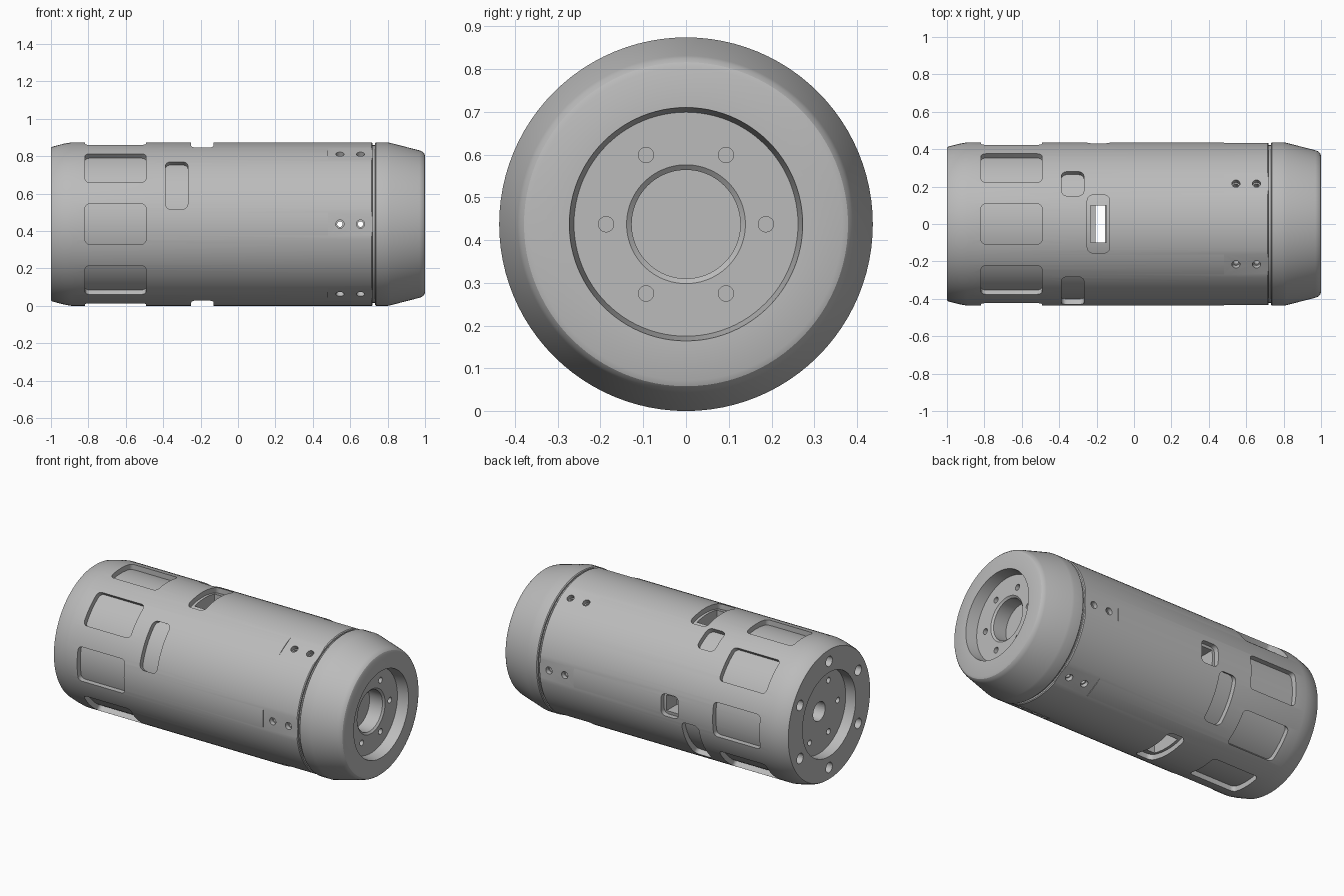
import bpy, bmesh, math
from mathutils import Matrix, Vector

R = 0.437            # outer radius, also the height of the axis
CORE = 0.405         # radius of the inner core
AXIS = Matrix.Translation((0, 0, R))

if "Cube" in bpy.data.objects:
    bpy.data.objects.remove(bpy.data.objects["Cube"])

metal = bpy.data.materials.new("grey metal")
metal.use_nodes = True
metal.diffuse_color = (0.5, 0.5, 0.5, 1)
metal.node_tree.nodes["Principled BSDF"].inputs["Base Color"].default_value = (0.5, 0.5, 0.5, 1)


def finish(name, bm):
    bmesh.ops.recalc_face_normals(bm, faces=bm.faces)
    mesh = bpy.data.meshes.new(name)
    bm.to_mesh(mesh)
    bm.free()
    mesh.materials.append(metal)
    obj = bpy.data.objects.new(name, mesh)
    bpy.context.collection.objects.link(obj)
    return obj


def lathe(name, profile, closed=False, sides=96):
    """Spin (x, radius) points around the long axis."""
    bm = bmesh.new()
    verts = [bm.verts.new((x, r, 0)) for x, r in profile]
    edges = [bm.edges.new(p) for p in zip(verts, verts[1:])]
    if closed:
        edges.append(bm.edges.new((verts[-1], verts[0])))
    bmesh.ops.spin(bm, geom=verts + edges, axis=(1, 0, 0), cent=(0, 0, 0),
                   angle=math.tau, steps=sides, use_merge=True)
    bmesh.ops.remove_doubles(bm, verts=bm.verts, dist=1e-5)
    bm.transform(AXIS)
    return finish(name, bm)


def radial(angle):
    """Turn local z outward; 0 degrees is the back, 90 the top."""
    return AXIS @ Matrix.Rotation(math.radians(angle - 90), 4, 'X')


def add_block(bm, x, angle, half_x, half_w, low, high, corner=0.0):
    """Block pointing outward, with rounded corners."""
    part = bmesh.new()
    bmesh.ops.create_cube(part, size=2)
    bmesh.ops.scale(part, vec=(half_x, half_w, (high - low) / 2), verts=part.verts)
    if corner:
        uprights = [e for e in part.edges
                    if abs(e.verts[0].co.z - e.verts[1].co.z) > 1e-4]
        bmesh.ops.bevel(part, geom=uprights, offset=corner, segments=5,
                        profile=0.5, affect='EDGES')
    part.transform(radial(angle) @ Matrix.Translation((x, 0, (low + high) / 2)))
    merge(bm, part)


def add_rod(bm, matrix, radius, depth, sides=24):
    part = bmesh.new()
    bmesh.ops.create_cone(part, cap_ends=True, segments=sides, radius1=radius,
                          radius2=radius, depth=depth)
    part.transform(matrix)
    merge(bm, part)


def merge(bm, part):
    mesh = bpy.data.meshes.new("temporary")
    part.to_mesh(mesh)
    part.free()
    bm.from_mesh(mesh)
    bpy.data.meshes.remove(mesh)


def end_rods(bm, x, distance, radius, depth, start=0):
    """Six holes around the axis on an end face."""
    for i in range(6):
        a = math.radians(start + 60 * i)
        pos = Vector((x, distance * math.cos(a), R + distance * math.sin(a)))
        add_rod(bm, Matrix.Translation(pos) @ Matrix.Rotation(math.pi / 2, 4, 'Y'),
                radius, depth)


def cut(obj, bm):
    cutter = finish(obj.name + "_cutter", bm)
    mod = obj.modifiers.new("cut", 'BOOLEAN')
    mod.operation, mod.solver, mod.object = 'DIFFERENCE', 'EXACT', cutter
    mod.use_self = True
    bpy.context.view_layer.objects.active = obj
    bpy.ops.object.modifier_apply(modifier=mod.name)
    bpy.data.objects.remove(cutter)


# Outer sleeve: hollow tube with a tapered left end
sleeve = lathe("outer_sleeve", [
    (-1, 0.265), (-1, 0.408), (-0.992, 0.414), (-0.93, 0.430), (-0.89, R),
    (0.715, R), (0.72, 0.432), (0.72, 0.40), (-0.9, 0.40), (-0.9, 0.265)], closed=True)

# Inner core, seen as the floor of the windows and slots
core = lathe("inner_core", [(-0.93, 0), (-0.93, CORE), (0.74, CORE), (0.74, 0)])

# Right end cap with stepped recess
cap = lathe("end_cap", [
    (0.71, 0), (0.71, 0.422), (0.733, 0.422), (0.733, 0.432), (0.738, R),
    (0.80, R), (0.815, 0.434), (0.97, 0.394), (0.985, 0.388), (0.995, 0.379),
    (1, 0.366), (1, 0.273), (0.93, 0.262), (0.93, 0.139), (0.92, 0.127),
    (0.83, 0.127), (0.83, 0)])

# Flats around the screw holes
bm = bmesh.new()
for i in range(6):
    add_block(bm, 0.61, 60 * i, 0.13, 0.1, 0.432, 0.5)
cut(sleeve, bm)

# Ring of windows, slots and holes through the sleeve
bm = bmesh.new()
for i in range(8):
    add_block(bm, -0.655, 45 * i, 0.163, 0.108, 0.33, 0.5, 0.025)
for angle, half_w in ((150, 0.147), (-30, 0.147), (60, 0.075)):
    add_block(bm, -0.328, angle, 0.06, half_w, 0.33, 0.5, 0.03)
for angle, half_w in ((90, 0.155), (-90, 0.155), (0, 0.07)):
    add_block(bm, -0.19, angle, 0.06, half_w, 0.33, 0.5, 0.03)
for i in range(6):
    for x in (0.545, 0.655):
        add_rod(bm, radial(60 * i) @ Matrix.Translation((x, 0, 0.43)), 0.022, 0.15)
cut(sleeve, bm)

# Round holes in the left end
bm = bmesh.new()
end_rods(bm, -1, 0.335, 0.032, 0.18, start=30)
cut(sleeve, bm)

# Opening through the core, side pocket and screw bores
bm = bmesh.new()
add_block(bm, -0.18, 90, 0.025, 0.1, -0.5, 0.5)
for angle, half_w in ((90, 0.1), (-90, 0.1), (0, 0.05)):
    add_block(bm, -0.19, angle, 0.043, half_w, 0.3, 0.5)
for i in range(3):
    for x in (0.545, 0.655):
        add_rod(bm, radial(60 * i) @ Matrix.Translation((x, 0, 0)), 0.015, 1)
cut(core, bm)

# Bolt circle and centre hole in the left plate
bm = bmesh.new()
end_rods(bm, -0.93, 0.187, 0.018, 0.1)
add_rod(bm, Matrix.Translation((-0.93, 0, R)) @ Matrix.Rotation(math.pi / 2, 4, 'Y'),
        0.06, 0.2, 32)
cut(core, bm)

# Bolt circle in the right cap
bm = bmesh.new()
end_rods(bm, 0.93, 0.187, 0.018, 0.08)
cut(cap, bm)

# Smooth shading with crisp edges
bpy.ops.object.select_all(action='DESELECT')
for obj in (sleeve, core, cap):
    obj.select_set(True)
bpy.context.view_layer.objects.active = sleeve
bpy.ops.object.shade_smooth_by_angle(angle=math.radians(25))
